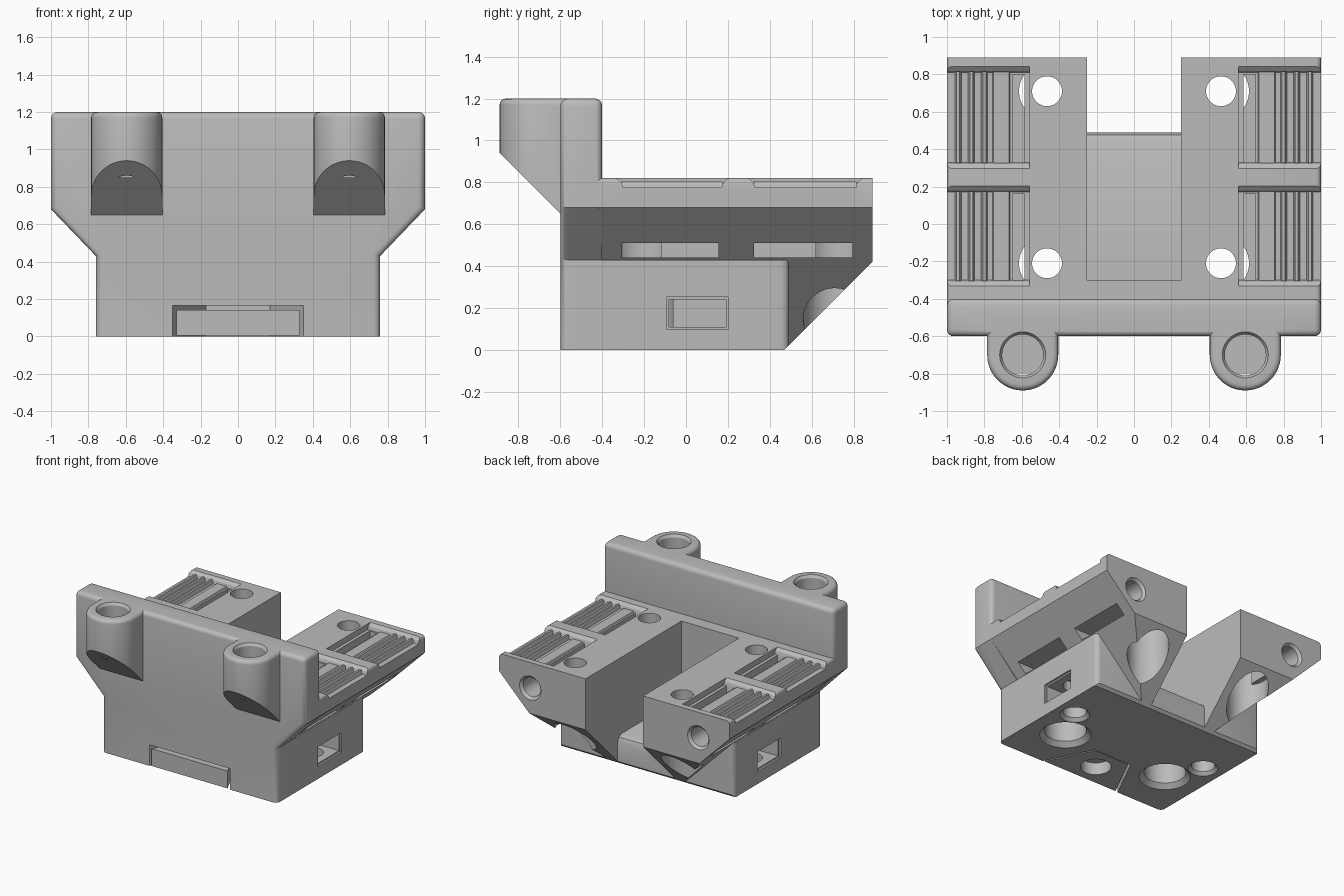
import bpy, bmesh
from math import cos, sin, pi
from mathutils import Vector

if "Cube" in bpy.data.objects:
    bpy.data.objects.remove(bpy.data.objects["Cube"])

grey = bpy.data.materials.new("plain grey")
grey.use_nodes = True
grey.diffuse_color = (0.5, 0.5, 0.5, 1)
grey.node_tree.nodes["Principled BSDF"].inputs["Base Color"].default_value = (0.5, 0.5, 0.5, 1)

PLACE = {"x": lambda a, b, t: (t, a, b),
         "y": lambda a, b, t: (a, t, b),
         "z": lambda a, b, t: (a, b, t)}


def finish(name, bm):
    bmesh.ops.recalc_face_normals(bm, faces=bm.faces)
    mesh = bpy.data.meshes.new(name)
    bm.to_mesh(mesh)
    bm.free()
    mesh.materials.append(grey)
    ob = bpy.data.objects.new(name, mesh)
    bpy.context.collection.objects.link(ob)
    return ob


def prism(name, pts, axis, lo, hi, round_if=None, radius=0.035, slope=None):
    """Extrude a profile along an axis, rounding the edges chosen by a rule."""
    bm = bmesh.new()
    ends = [[bm.verts.new(PLACE[axis](a, b, t)) for a, b in pts] for t in (lo, hi)]
    n = len(pts)
    bm.faces.new(ends[0])
    bm.faces.new(ends[1][::-1])
    for i in range(n):
        j = (i + 1) % n
        bm.faces.new((ends[0][i], ends[0][j], ends[1][j], ends[1][i]))
    bmesh.ops.recalc_face_normals(bm, faces=bm.faces)
    if round_if:
        edges = [e for e in bm.edges if round_if(e.verts[0].co, e.verts[1].co)]
        bmesh.ops.bevel(bm, geom=edges, offset=radius, segments=4, profile=0.5, affect="EDGES")
    if slope:
        cut = bmesh.ops.bisect_plane(bm, geom=bm.verts[:] + bm.edges[:] + bm.faces[:],
                                     plane_co=slope[0], plane_no=slope[1], clear_outer=True)
        rim = [e for e in cut["geom_cut"] if isinstance(e, bmesh.types.BMEdge)]
        bmesh.ops.holes_fill(bm, edges=rim, sides=0)
    return finish(name, bm)


def box(x0, x1, y0, y1, z0, z1):
    return prism("box", [(x0, y0), (x1, y0), (x1, y1), (x0, y1)], "z", z0, z1)


def ring(a, b, r, n=40):
    return [(a + r * cos(2 * pi * i / n), b + r * sin(2 * pi * i / n)) for i in range(n)]


def bore(a, b, r, axis, lo, hi):
    return prism("bore", ring(a, b, r), axis, lo, hi)


def taper(a, b, r0, r1, axis, lo, hi):
    """Cone frustum used for countersunk hole rims."""
    bm = bmesh.new()
    ends = [[bm.verts.new(PLACE[axis](*p, t)) for p in ring(a, b, r)]
            for r, t in ((r0, lo), (r1, hi))]
    n = len(ends[0])
    bm.faces.new(ends[0])
    bm.faces.new(ends[1])
    for i in range(n):
        bm.faces.new((ends[0][i], ends[0][i - 1], ends[1][i - 1], ends[1][i]))
    return finish("countersink", bm)


def combine(target, tool, op):
    mod = target.modifiers.new("combine", "BOOLEAN")
    mod.operation, mod.solver, mod.object = op, "EXACT", tool
    bpy.context.view_layer.update()
    graph = bpy.context.evaluated_depsgraph_get()
    mesh = bpy.data.meshes.new_from_object(target.evaluated_get(graph))
    target.modifiers.clear()
    target.data = mesh
    bpy.data.objects.remove(tool)


def mirrored(half):
    return half + [(-x, z) for x, z in reversed(half)]


# Upright front plate with rounded front and top edges
body = prism("carriage_body", mirrored([(0.76, 0), (0.76, 0.43), (1, 0.68), (1, 1.2)]),
             "y", -0.6, -0.4,
             lambda a, b: (a.y < -0.5 and b.y < -0.5 and max(a.z, b.z) > 0.1)
             or min(a.z, b.z) > 1 or (a.y > -0.5 and b.y > -0.5 and min(a.z, b.z) > 0.6))


def add(tool):
    combine(body, tool, "UNION")


def cut(tool):
    combine(body, tool, "DIFFERENCE")


# Lower block and the bridge behind the plate
add(prism("lower_block", [(-0.76, -0.55), (0.76, -0.55), (0.76, 0.49), (-0.76, 0.49)],
          "z", 0, 0.43,
          lambda a, b: a.y > 0.4 and b.y > 0.4 and abs(a.x - b.x) < 0.1))
add(box(-0.35, 0.35, -0.5, -0.25, 0.1, 0.82))

for s in (-1, 1):
    # Side arms with sloping undersides
    arm = [(0.25, 0), (0.32, 0), (1, 0.68), (1, 0.82), (0.25, 0.82)]
    add(prism("side_arm", [(s * x, z) for x, z in arm], "y", -0.5, 0.89,
              lambda a, b: min(abs(a.x), abs(b.x)) > 0.9 and min(a.z, b.z) > 0.8, 0.025))
    # Round-nosed bosses on the plate
    nose = [(s * 0.595 + 0.19 * cos(t), -0.70 + 0.19 * sin(t))
            for t in [-pi * i / 24 for i in range(25)]]
    nose += [(s * 0.595 - 0.19, -0.5), (s * 0.595 + 0.19, -0.5)]
    add(prism("boss", nose, "z", 0.5, 1.2,
              lambda a, b: min(a.z, b.z) > 1 and min(a.y, b.y) < -0.55, 0.03,
              (Vector((0, -0.6, 0.65)), Vector((0, -1, -1)))))

# Central channel with a rounded lip, and the sloping rear underside
cut(prism("channel", [(-0.3, 0.22), (0.44, 0.22), (0.475, 0.205), (0.49, 0.17), (0.49, -0.1),
                      (1, -0.1), (1, 1), (-0.3, 1)], "x", -0.25, 0.25))
cut(prism("rear_slope", [(0.37, -0.1), (1.07, 0.6), (1.2, -0.1)], "x", -1.2, 1.2))

for s in (-1, 1):
    def span(a, b):
        return sorted((s * a, s * b))

    # Boss sockets
    cut(bore(s * 0.595, -0.70, 0.11, "z", 0.85, 1.3))
    cut(taper(s * 0.595, -0.70, 0.11, 0.13, "z", 1.18, 1.21))
    # Strap pockets with flared ends, drop slits and side slots
    for y0, y1 in ((-0.3, 0.17), (0.33, 0.81)):
        flare = [(y0, 0.775), (y0 - 0.008, 0.8), (y0 - 0.035, 0.822), (y0 - 0.035, 0.9)]
        flare += [(y0 + y1 - y, z) for y, z in reversed(flare)]
        cut(prism("strap_pocket", flare, "x", *span(0.56, 1.1)))
        cut(box(*span(0.585, 0.65), y0, y1 - 0.01, 0.44, 0.85))
        cut(box(*span(0.585, 1.1), y0 - 0.005, y1 - 0.015, 0.44, 0.51))
        # Grip ridges
        for c in (0.71, 0.80, 0.87, 0.94):
            w, top = (0.045, 0.785) if c < 0.75 else (0.012, 0.805)
            ridge = [(c - w - 0.01, 0.76), (c - w + 0.004, top), (c + w - 0.004, top), (c + w + 0.01, 0.76)]
            add(prism("grip_ridge", [(s * x, z) for x, z in ridge], "y", y0 - 0.005, y1 + 0.005))
    # Vertical bolt holes with wide counterbores below
    for y in (-0.21, 0.71):
        cut(bore(s * 0.465, y, 0.08, "z", 0.3, 1))
        cut(bore(s * 0.465, y, 0.15, "z", -0.1, 0.55))
    cut(taper(s * 0.465, -0.21, 0.19, 0.15, "z", -0.005, 0.035))
    # Small bolt hole under each nut window
    cut(bore(s * 0.6, 0.055, 0.085, "z", -0.1, 0.32))
    cut(taper(s * 0.6, 0.055, 0.112, 0.085, "z", -0.005, 0.025))
    cut(box(*span(0.48, 0.9), -0.08, 0.19, 0.11, 0.24))
    cut(box(*span(0.745, 0.9), -0.092, 0.2, 0.098, 0.252))
    # Rear face holes
    cut(bore(s * 0.73, 0.62, 0.075, "y", 0.55, 1))
    cut(taper(s * 0.73, 0.62, 0.075, 0.095, "y", 0.87, 0.892))

# Tapered slot in the underside, with its loose tab
cut(prism("tab_slot", [(-0.36, -0.62), (0.36, -0.62), (0.17, -0.24), (-0.17, -0.24)],
          "z", -0.1, 0.165))
tab = prism("clamp_tab", [(-0.33, -0.6), (0.33, -0.6), (0.155, -0.25), (-0.155, -0.25)],
            "z", 0.004, 0.14)
combine(tab, bore(0, -0.425, 0.11, "z", -0.1, 0.1), "DIFFERENCE")

for ob in (body, tab):
    bpy.ops.object.select_all(action="DESELECT")
    ob.select_set(True)
    bpy.context.view_layer.objects.active = ob
    bpy.ops.object.shade_smooth_by_angle(angle=0.52)
